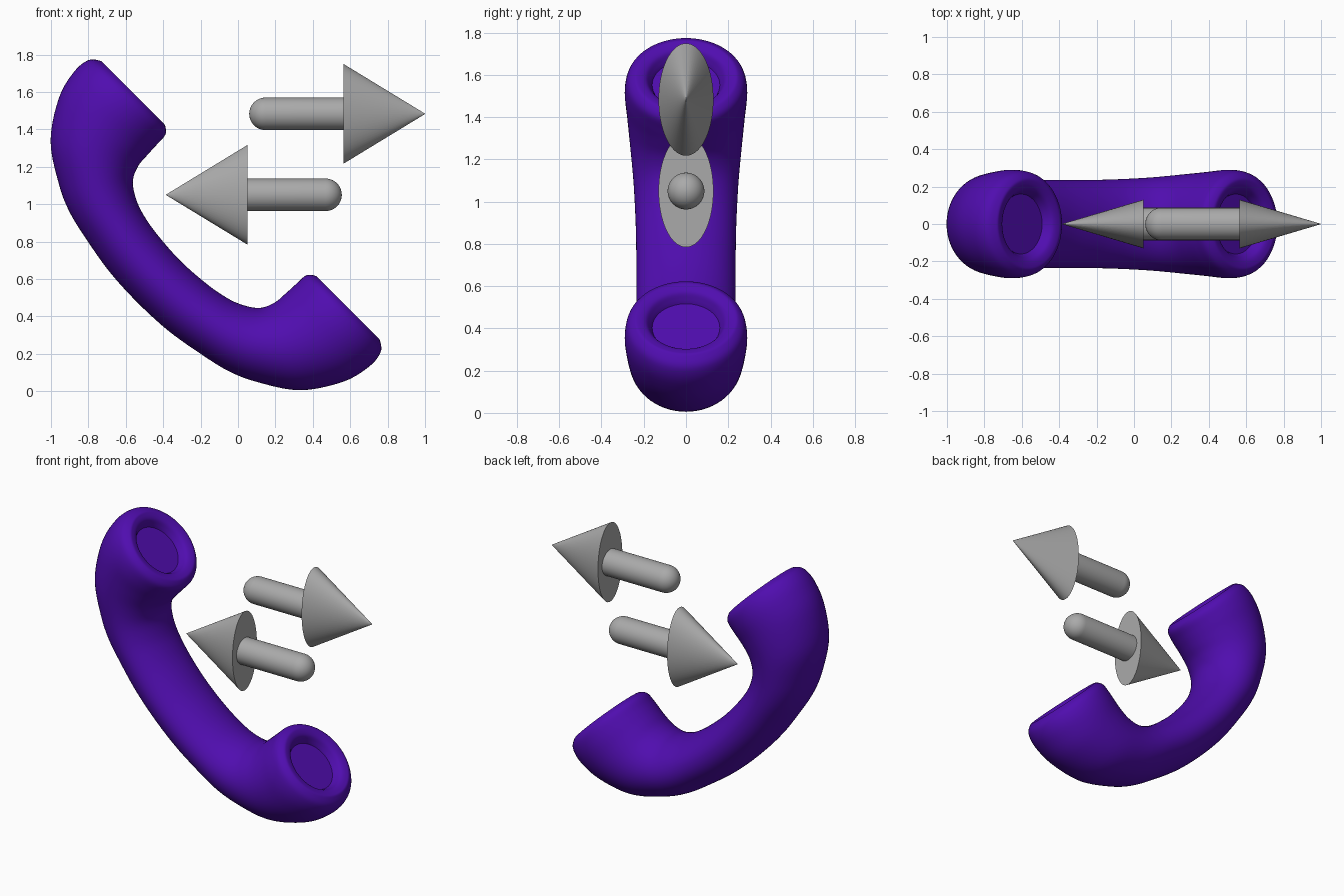
import bpy, bmesh, math
from mathutils import Vector, Matrix

cube = bpy.data.objects.get("Cube")
if cube:
    bpy.data.objects.remove(cube, do_unlink=True)


def material(name, rgb):
    m = bpy.data.materials.new(name)
    m.use_nodes = True
    m.diffuse_color = (*rgb, 1)
    m.node_tree.nodes["Principled BSDF"].inputs["Base Color"].default_value = (*rgb, 1)
    return m


purple = material("deep purple", (0.08, 0.004, 0.43))
grey = material("mid grey", (0.4, 0.4, 0.4))


def loft(name, rings, mat, angle):
    """Skin closed rings of points, cap both ends and shade smooth."""
    bm = bmesh.new()
    loops = [[bm.verts.new(p) for p in ring] for ring in rings]
    n = len(loops[0])
    for a, b in zip(loops, loops[1:]):
        for i in range(n):
            j = (i + 1) % n
            bm.faces.new((a[i], a[j], b[j], b[i]))
    bm.faces.new(loops[0][::-1])
    bm.faces.new(loops[-1])
    bmesh.ops.recalc_face_normals(bm, faces=bm.faces)
    mesh = bpy.data.meshes.new(name)
    bm.to_mesh(mesh)
    bm.free()
    mesh.materials.append(mat)
    obj = bpy.data.objects.new(name, mesh)
    bpy.context.collection.objects.link(obj)
    bpy.ops.object.select_all(action="DESELECT")
    obj.select_set(True)
    bpy.context.view_layer.objects.active = obj
    bpy.ops.object.shade_smooth_by_angle(angle=math.radians(angle))
    return obj


def catmull(p0, p1, p2, p3, t):
    return 0.5 * (2 * p1 + (p2 - p0) * t + (2 * p0 - 5 * p1 + 4 * p2 - p3) * t * t
                  + (3 * p1 - p0 - 3 * p2 + p3) * t ** 3)


# Handset, half profile from grip middle to rim:
# outer along, outer height, inner along, inner height, half width
half = [
    (0, -.775, 0, -.455, .235),
    (.22, -.765, .147, -.447, .235),
    (.43, -.73, .27, -.43, .237),
    (.6, -.69, .38, -.398, .242),
    (.748, -.624, .475, -.338, .25),
    (.942, -.493, .515, -.26, .265),
    (1.073, -.299, .523, -.18, .28),
    (1.115, -.143, .527, -.1, .29),
    (1.105, -.045, .532, -.035, .28),
    (1.06, -.003, .565, -.003, .25),
]
# Rounded lip running down into the shallow round recess
mid = .8125
for r, v in ((.222, 0), (.19, -.012), (.17, -.04), (.16, -.06)):
    half.append((mid + r, v, mid - r, v, r))

stations = [Vector((-a, b, -c, d, w)) for a, b, c, d, w in half[:0:-1]]
stations += [Vector(s) for s in half]
last = len(stations) - 1
dense = []
for k in range(last):
    quad = [stations[min(max(k + d, 0), last)] for d in (-1, 0, 1, 2)]
    dense += [catmull(*quad, t / 5) for t in range(5)]
dense.append(stations[-1])

along = Vector((1, 0, -1)).normalized()
facing = Vector((1, 0, 1)).normalized()
centre = Vector((.0125, 0, 1.02))


def section(s, n=64):
    outer = centre + along * s[0] + facing * s[1]
    inner = centre + along * s[2] + facing * s[3]
    c, h = (outer + inner) / 2, (outer - inner) / 2
    return [c + h * math.cos(a) + Vector((0, s[4] * math.sin(a), 0))
            for a in (math.tau * i / n for i in range(n))]


loft("handset", [section(s) for s in dense], purple, 50)


def disc(x, z, ry, rz, n=64):
    return [Vector((x, ry * math.cos(a), z + rz * math.sin(a)))
            for a in (math.tau * i / n for i in range(n))]


# Arrows: flattened cone heads and shafts with domed tails
def arrow(name, tip, z, d):
    base = tip - d * .435
    tail = tip - d * .94
    r = .087
    loft(name + "_head", [disc(base, z, .13, .266), disc(tip, z, .0005, .001)], grey, 40)
    rings = []
    for i in range(11):
        a = math.radians(2 + 88 * i / 10)
        rr = r * math.sin(a)
        rings.append(disc(tail + d * r * (1 - math.cos(a)), z, rr, rr))
    rings.append(disc(base + d * .01, z, r, r))
    loft(name + "_shaft", rings, grey, 40)


arrow("outgoing_arrow", 1.0, 1.483, 1)
arrow("incoming_arrow", -.385, 1.05, -1)
